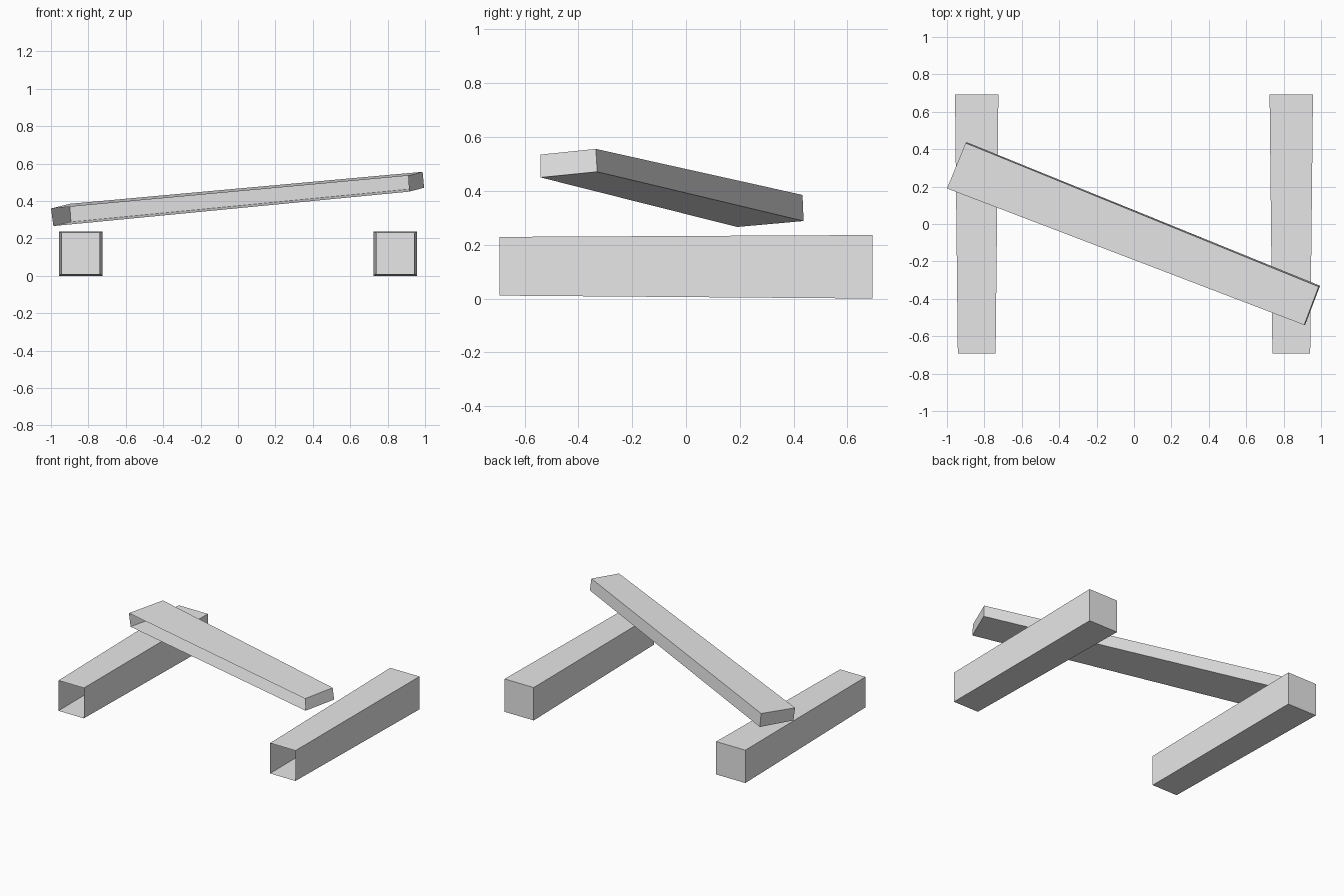
import bpy
import bmesh
from mathutils import Vector

default_cube = bpy.data.objects.get("Cube")
if default_cube:
    bpy.data.objects.remove(default_cube, do_unlink=True)

# Plain grey for every part
grey = bpy.data.materials.new("plain_grey")
grey.use_nodes = True
colour = (0.8, 0.8, 0.8, 1)
grey.diffuse_color = colour
grey.node_tree.nodes["Principled BSDF"].inputs["Base Color"].default_value = colour


def tapered_box(name, first, last, open_dir):
    """Join two four-cornered ends, leaving the side nearest open_dir open."""
    bm = bmesh.new()
    a = [bm.verts.new(p) for p in first]
    b = [bm.verts.new(p) for p in last]
    bm.faces.new(a)
    bm.faces.new(b)
    for i in range(4):
        j = (i + 1) % 4
        bm.faces.new((a[i], a[j], b[j], b[i]))
    bmesh.ops.recalc_face_normals(bm, faces=bm.faces)
    opening = max(bm.faces, key=lambda f: f.normal.dot(Vector(open_dir)))
    bmesh.ops.delete(bm, geom=[opening], context='FACES_ONLY')
    mesh = bpy.data.meshes.new(name)
    bm.to_mesh(mesh)
    bm.free()
    mesh.materials.append(grey)
    obj = bpy.data.objects.new(name, mesh)
    bpy.context.collection.objects.link(obj)
    return obj


def upright_end(x, y, half_width, low, high):
    return [(x - half_width, y, low), (x + half_width, y, low),
            (x + half_width, y, high), (x - half_width, y, high)]


# Two base rails, narrower and open at the front
for side, name in ((1, "left_rail"), (-1, "right_rail")):
    x = side * 0.841
    tapered_box(name,
                upright_end(x, -0.693, 0.101, 0.011, 0.229),
                upright_end(x, 0.693, 0.116, 0, 0.236),
                (0, -1, 0))

# Slanted beam above the rails, open along its front side
low_end = [(-1, 0.19, 0.36), (-0.9, 0.433, 0.385),
           (-0.893, 0.437, 0.288), (-0.987, 0.19, 0.266)]
high_end = [(0.91, -0.54, 0.535), (0.987, -0.335, 0.556),
            (0.995, -0.33, 0.471), (0.915, -0.54, 0.45)]
tapered_box("slanted_beam", low_end, high_end, (-0.36, -0.93, 0))
